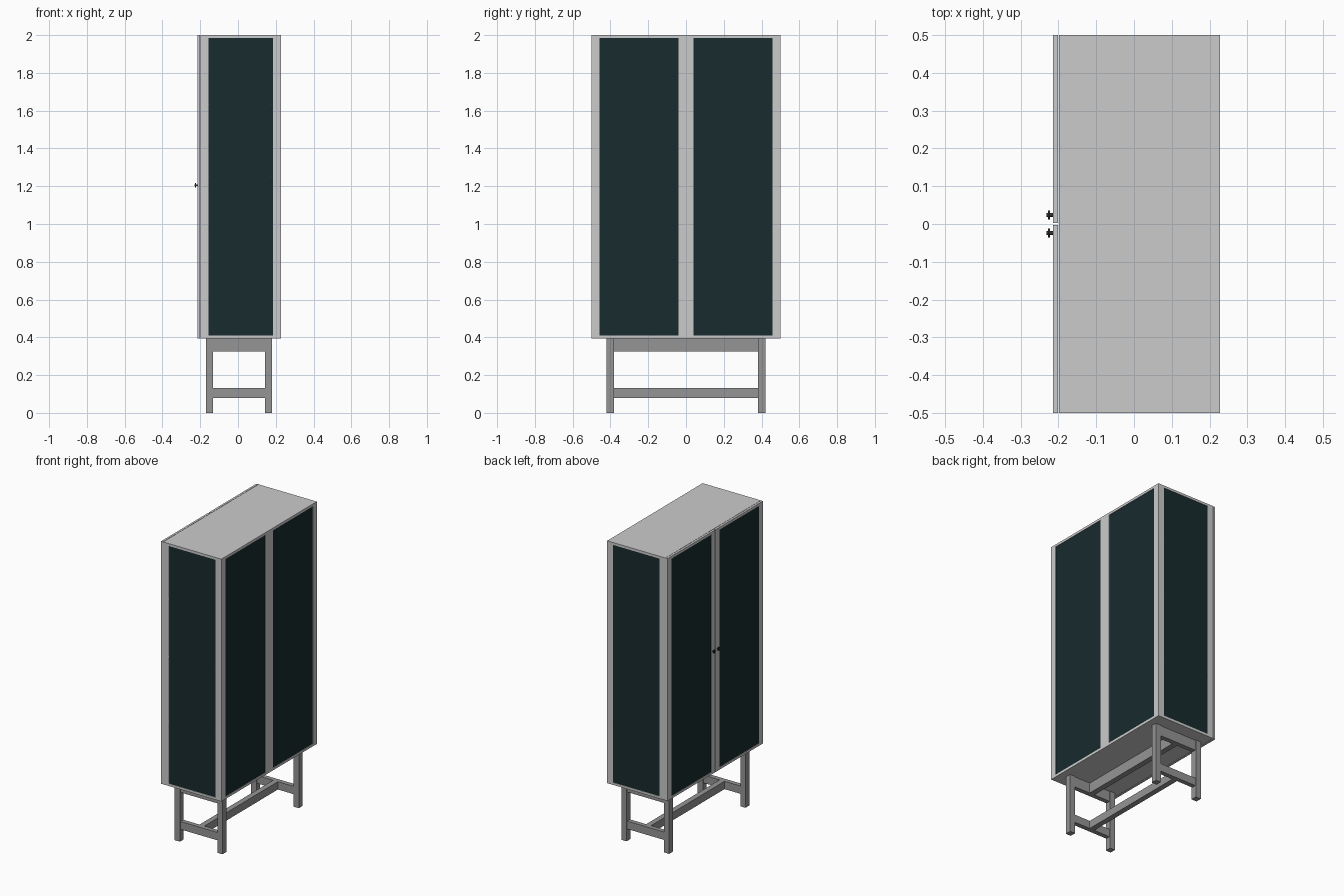
import bpy
import math

if "Cube" in bpy.data.objects:
    bpy.data.objects.remove(bpy.data.objects["Cube"])


def material(name, color):
    m = bpy.data.materials.new(name)
    m.diffuse_color = (*color, 1)
    m.use_nodes = True
    m.node_tree.nodes["Principled BSDF"].inputs["Base Color"].default_value = m.diffuse_color
    return m


GLASS = material("dark_glass", (0.009, 0.024, 0.027))
BASE = material("base_grey", (0.3, 0.3, 0.3))
METAL = material("dark_metal", (0.03, 0.03, 0.03))


def box(name, x, y, z, mat=None):
    """Box from (min, max) ranges."""
    bpy.ops.mesh.primitive_cube_add(size=1)
    o = bpy.context.object
    o.name = name
    for v in o.data.vertices:
        v.co = [(r[0] + r[1]) / 2 + c * (r[1] - r[0]) for r, c in zip((x, y, z), v.co)]
    if mat:
        o.data.materials.append(mat)
    return o


def span(s, a, b):
    """Range a..b, mirrored when s is -1."""
    return tuple(sorted((s * a, s * b)))


def rod(name, x0, x1, y, z, r, mat):
    """Cylinder along x."""
    bpy.ops.mesh.primitive_cylinder_add(vertices=24, radius=r, depth=x1 - x0,
                                        location=((x0 + x1) / 2, y, z),
                                        rotation=(0, math.pi / 2, 0))
    o = bpy.context.object
    o.name = name
    o.data.materials.append(mat)
    bpy.ops.object.shade_smooth_by_angle()


Z0, Z1, Z2, Z3 = 0.393, 0.409, 1.984, 2.0     # carcass bottom / top plates
FRONT, BACK = -0.199, 0.228

# Top and bottom plates
box("bottom_plate", (FRONT, BACK), (-0.5, 0.5), (Z0, Z1))
box("top_plate", (FRONT, BACK), (-0.5, 0.5), (Z2, Z3))

# Back centre stile
box("back_centre_stile", (0.21, BACK), (-0.04, 0.04), (Z1, Z2))

for s, side in ((-1, "left"), (1, "right")):
    # Corner posts, side glass and back glass
    box(side + "_front_stile", (FRONT, -0.156), span(s, 0.482, 0.5), (Z1, Z2))
    box(side + "_back_post", (0.186, BACK), span(s, 0.458, 0.5), (Z1, Z2))
    box(side + "_side_glass", (-0.156, 0.186), span(s, 0.492, 0.497), (Z1, Z2), GLASS)
    box(side + "_back_glass", (0.22, 0.225), span(s, 0.04, 0.458), (Z1, Z2), GLASS)

    # Door: frame and glass
    dx = (-0.215, -0.201)
    box(side + "_door_outer_stile", dx, span(s, 0.46, 0.5), (Z1, Z2))
    box(side + "_door_inner_stile", dx, span(s, 0.003, 0.042), (Z1, Z2))
    box(side + "_door_bottom_rail", dx, span(s, 0.003, 0.5), (Z0, Z1))
    box(side + "_door_top_rail", dx, span(s, 0.003, 0.5), (Z2, Z3))
    box(side + "_door_glass", (-0.212, -0.207), span(s, 0.042, 0.46), (Z1, Z2), GLASS)

    # Door knob: short stem and round disc
    rod(side + "_knob_stem", -0.231, -0.215, s * 0.024, 1.205, 0.005, METAL)
    rod(side + "_knob_disc", -0.227, -0.222, s * 0.024, 1.205, 0.012, METAL)

# Inner glass shelves on small pins
for i, z in enumerate((0.82, 1.255, 1.635)):
    box(f"shelf_{i}", (-0.15, 0.18), (-0.48, 0.48), (z, z + 0.006), GLASS)
    for s in (-1, 1):
        for x in (-0.154, 0.17):
            box("shelf_pin", (x - 0.005, x + 0.005), span(s, 0.47, 0.4975),
                (z - 0.006, z), METAL)

# Base: four legs, end rails and long centre rails
CX = 0.005
for sy in (-1, 1):
    for sx in (-1, 1):
        box("leg", tuple(CX + v for v in span(sx, 0.137, 0.175)),
            span(sy, 0.38, 0.42), (0, Z0), BASE)
for label, z in (("apron", (0.325, Z0)), ("stretcher", (0.08, 0.132))):
    for sy in (-1, 1):
        box("end_" + label, (CX - 0.137, CX + 0.137), span(sy, 0.385, 0.415), z, BASE)
    box("long_" + label, (CX - 0.018, CX + 0.018), (-0.385, 0.385), z, BASE)
